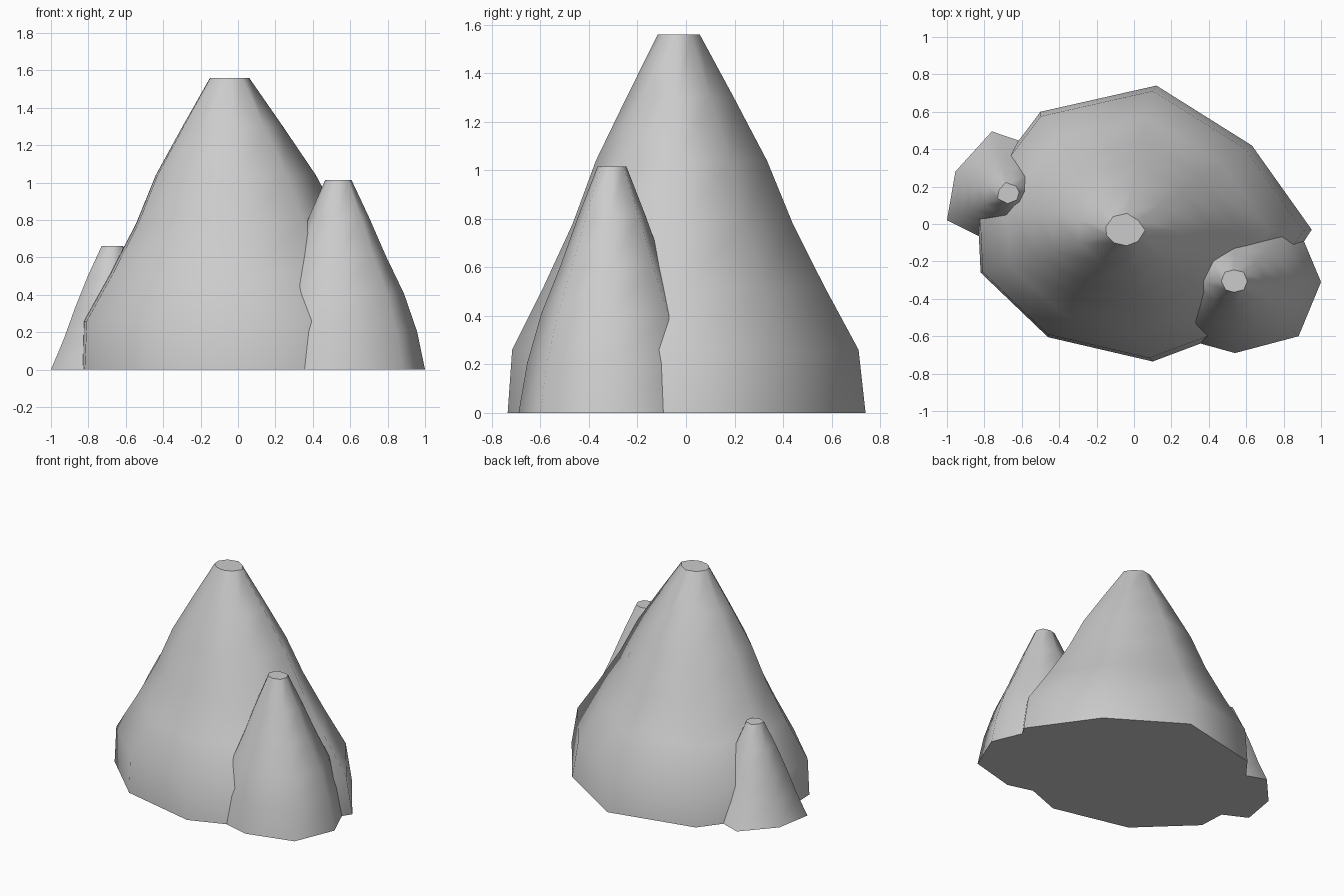
import bpy, bmesh
from mathutils import Vector

if "Cube" in bpy.data.objects:
    bpy.data.objects.remove(bpy.data.objects["Cube"])


def rock_spire(name, outline, base_mid, top_mid, height, scales):
    """Loft a base outline upward through evenly spaced, shrinking rings."""
    bm = bmesh.new()
    a, b = Vector(base_mid), Vector(top_mid)
    rings, last = [], len(scales) - 1
    for i, s in enumerate(scales):
        t = i / last
        mid = a.lerp(b, t)
        rings.append([bm.verts.new((mid.x + (x - a.x) * s,
                                    mid.y + (y - a.y) * s,
                                    height * t)) for x, y in outline])
    n = len(outline)
    for low, high in zip(rings, rings[1:]):
        for i in range(n):
            j = (i + 1) % n
            bm.faces.new((low[i], low[j], high[j], high[i])).smooth = True
    # Flat caps with crisp rims
    for cap in (bm.faces.new(rings[0][::-1]), bm.faces.new(rings[-1])):
        for e in cap.edges:
            e.smooth = False
    bmesh.ops.recalc_face_normals(bm, faces=bm.faces[:])
    mesh = bpy.data.meshes.new(name)
    bm.to_mesh(mesh)
    bm.free()
    obj = bpy.data.objects.new(name, mesh)
    bpy.context.collection.objects.link(obj)
    return obj


# Large central rock
rock_spire("main_rock",
           [(0.95, -0.03), (0.63, 0.42), (0.12, 0.74), (-0.50, 0.60),
            (-0.84, 0.15), (-0.82, -0.26), (-0.46, -0.605), (0.10, -0.735),
            (0.62, -0.54)],
           (0.055, 0.0), (-0.045, -0.03), 1.56,
           [1, 0.968, 0.785, 0.615, 0.478, 0.30, 0.117])

# Medium rock at the front right
rock_spire("right_rock",
           [(1.0, -0.31), (0.87, 0.0), (0.54, 0.08), (0.22, 0.0),
            (0.10, -0.31), (0.25, -0.61), (0.54, -0.69), (0.88, -0.60)],
           (0.54, -0.305), (0.535, -0.305), 1.015,
           [1, 0.91, 0.76, 0.55, 0.36, 0.155])

# Small rock at the left
rock_spire("left_rock",
           [(-0.36, 0.20), (-0.45, 0.39), (-0.76, 0.495), (-0.955, 0.28),
            (-1.0, 0.02), (-0.70, -0.13), (-0.43, -0.02)],
           (-0.67, 0.18), (-0.67, 0.165), 0.66,
           [1, 0.79, 0.61, 0.41, 0.18])
